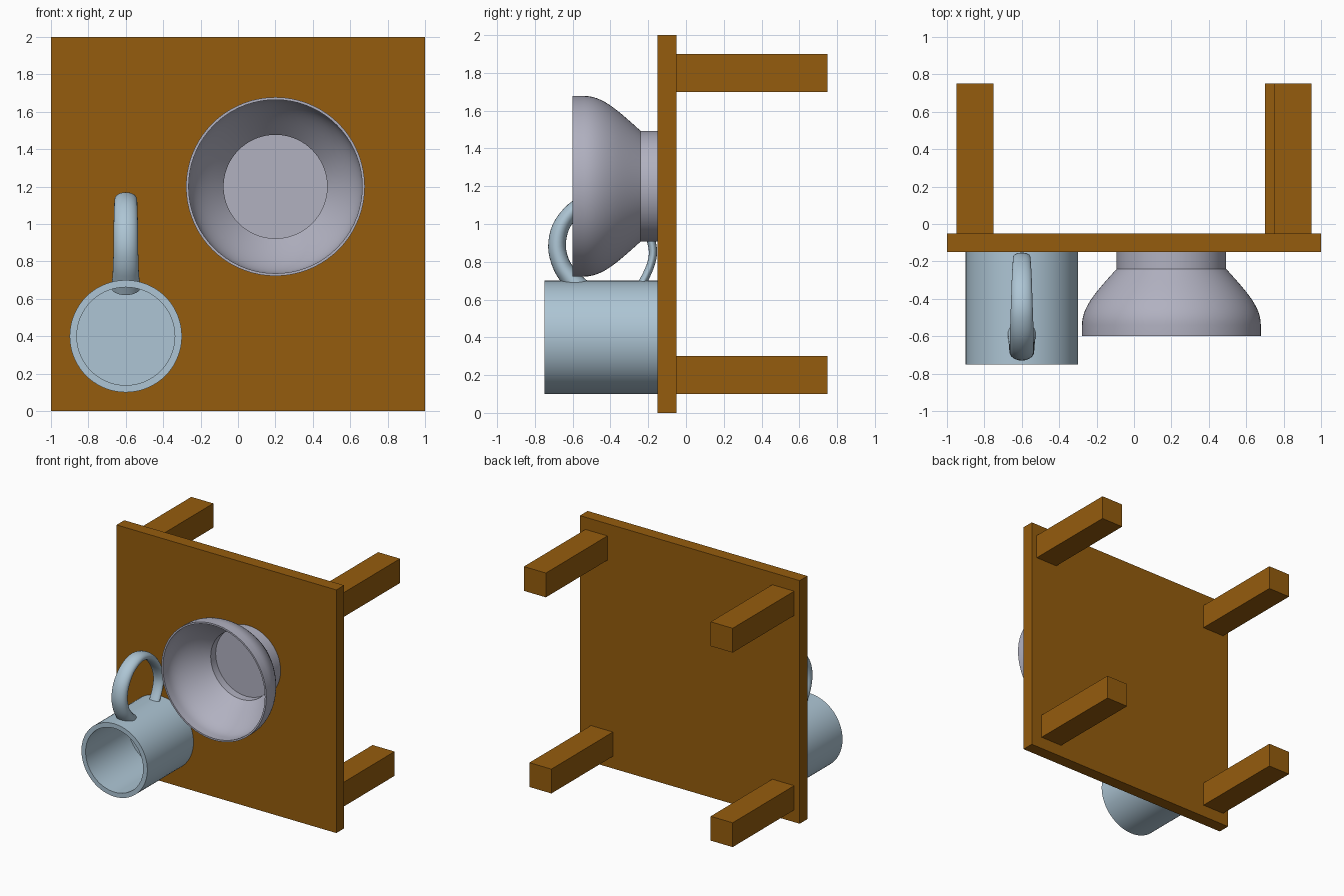
import bpy, bmesh, math
from mathutils import Vector
from mathutils.geometry import interpolate_bezier

if "Cube" in bpy.data.objects:
    bpy.data.objects.remove(bpy.data.objects["Cube"])


def material(name, rgb):
    m = bpy.data.materials.new(name)
    m.diffuse_color = (*rgb, 1)
    m.use_nodes = True
    m.node_tree.nodes["Principled BSDF"].inputs["Base Color"].default_value = m.diffuse_color
    return m


WOOD = material("brown wood", (0.30, 0.107, 0.004))
BLUE = material("pale blue glaze", (0.42, 0.56, 0.66))
GREY = material("lilac grey glaze", (0.44, 0.44, 0.53))


def finish(name, bm, mat, smooth=True):
    bmesh.ops.recalc_face_normals(bm, faces=bm.faces[:])
    me = bpy.data.meshes.new(name)
    bm.to_mesh(me)
    bm.free()
    me.materials.append(mat)
    ob = bpy.data.objects.new(name, me)
    bpy.context.collection.objects.link(ob)
    if smooth:
        bpy.ops.object.select_all(action='DESELECT')
        ob.select_set(True)
        bpy.context.view_layer.objects.active = ob
        bpy.ops.object.shade_smooth_by_angle(angle=math.radians(35))
    return ob


def box(name, lo, hi, mat):
    bm = bmesh.new()
    bmesh.ops.create_cube(bm, size=1)
    for v in bm.verts:
        v.co = Vector([(a + b) / 2 + c * (b - a) for a, b, c in zip(lo, hi, v.co)])
    return finish(name, bm, mat, smooth=False)


def skin(bm, rings):
    for a, b in zip(rings, rings[1:]):
        n = len(a)
        for i in range(n):
            bm.faces.new((a[i], a[(i + 1) % n], b[(i + 1) % n], b[i]))
    bm.faces.new(rings[0])
    bm.faces.new(rings[-1])


def lathe(name, cx, cz, profile, mat, n=72):
    """Turn (radius, y) points about a line parallel to y, capping both ends."""
    bm = bmesh.new()
    rings = [[bm.verts.new((cx + r * math.cos(2 * math.pi * i / n), y,
                            cz + r * math.sin(2 * math.pi * i / n)))
              for i in range(n)] for r, y in profile]
    skin(bm, rings)
    return finish(name, bm, mat)


def curve(p0, h0, h1, p1, n=14):
    pts = [Vector((*p, 0)) for p in (p0, h0, h1, p1)]
    return [(p.x, p.y) for p in interpolate_bezier(*pts, n)]


# Table lying on its edge, legs pointing back
box("table_top", (-1, -0.15, 0), (1, -0.05, 2), WOOD)
for name, x, z in (("upper_left_leg", -0.95, 1.7), ("lower_left_leg", -0.95, 0.1),
                   ("upper_right_leg", 0.75, 1.7), ("lower_right_leg", 0.70, 0.1)):
    box(name, (x, -0.05, z), (x + 0.2, 0.75, z + 0.2), WOOD)

# Mug body
lathe("mug_body", -0.6, 0.4,
      [(0.3, -0.15), (0.3, -0.75), (0.262, -0.75), (0.262, -0.195)], BLUE)

# Bowl: foot, flared wall, rim, inner wall and floor
outer = curve((0.293, -0.24), (0.40, -0.36), (0.478, -0.44), (0.478, -0.54))
inner = curve((0.464, -0.54), (0.464, -0.45), (0.385, -0.365), (0.277, -0.245))
lathe("bowl", 0.2, 1.2,
      [(0.293, -0.15)] + outer + [(0.478, -0.6), (0.464, -0.6)] + inner
      + [(0.277, -0.18)], GREY)

# Mug handle: tapering elliptical tube, given as (y, z, half width, half thickness)
path = [(-0.57, 0.66, 0.078, 0.062), (-0.615, 0.715, 0.072, 0.052),
        (-0.66, 0.785, 0.068, 0.048), (-0.683, 0.88, 0.066, 0.047),
        (-0.662, 0.985, 0.065, 0.045), (-0.595, 1.075, 0.063, 0.041),
        (-0.51, 1.123, 0.061, 0.038), (-0.43, 1.133, 0.058, 0.035),
        (-0.34, 1.105, 0.055, 0.031), (-0.26, 1.04, 0.052, 0.027),
        (-0.20, 0.95, 0.048, 0.024), (-0.175, 0.86, 0.046, 0.022),
        (-0.19, 0.775, 0.044, 0.021), (-0.235, 0.68, 0.044, 0.022)]


def catmull(a, b, c, d, t):
    return [0.5 * (2 * q + (r - p) * t + (2 * p - 5 * q + 4 * r - s) * t * t
                   + (3 * q - p - 3 * r + s) * t ** 3) for p, q, r, s in zip(a, b, c, d)]


ext = [path[0]] + path + [path[-1]]
fine = [catmull(*ext[i:i + 4], k / 4) for i in range(len(path) - 1) for k in range(4)]
fine.append(path[-1])
bm = bmesh.new()
rings = []
for i, (y, z, w, t) in enumerate(fine):
    a, b = fine[max(i - 1, 0)], fine[min(i + 1, len(fine) - 1)]
    d = Vector((b[0] - a[0], b[1] - a[1])).normalized()
    ring = []
    for k in range(24):
        u = 2 * math.pi * k / 24
        s = t * math.sin(u)
        ring.append(bm.verts.new((-0.6 + w * math.cos(u), y - d.y * s, z + d.x * s)))
    rings.append(ring)
skin(bm, rings)
finish("mug_handle", bm, BLUE)
